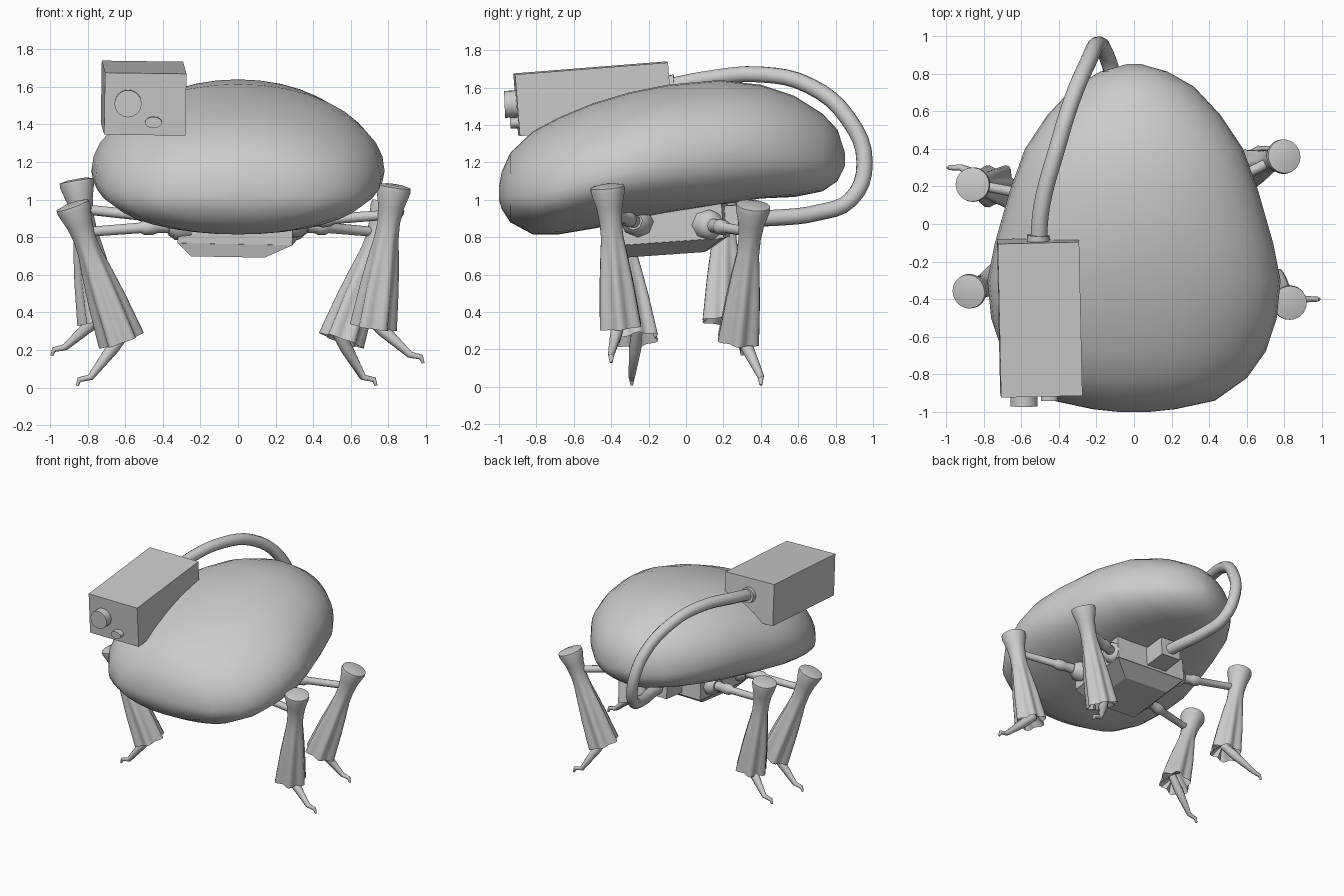
import bpy, bmesh, math
from mathutils import Vector, Matrix

cube = bpy.data.objects.get("Cube")
if cube:
    bpy.data.objects.remove(cube)

grey = bpy.data.materials.new("plain_grey")
grey.use_nodes = True
grey.diffuse_color = (0.6, 0.6, 0.6, 1)
grey.node_tree.nodes["Principled BSDF"].inputs["Base Color"].default_value = (0.6, 0.6, 0.6, 1)


def finish(name, bm, smooth=True):
    """Turn a bmesh into a named, shaded object."""
    bmesh.ops.recalc_face_normals(bm, faces=bm.faces)
    mesh = bpy.data.meshes.new(name)
    bm.to_mesh(mesh)
    bm.free()
    mesh.materials.append(grey)
    obj = bpy.data.objects.new(name, mesh)
    bpy.context.collection.objects.link(obj)
    if smooth:
        bpy.ops.object.select_all(action="DESELECT")
        obj.select_set(True)
        bpy.context.view_layer.objects.active = obj
        bpy.ops.object.shade_smooth_by_angle(angle=math.radians(50))
    return obj


def skin(name, rings):
    """Join rings of points into a closed surface."""
    bm = bmesh.new()
    rows = [[bm.verts.new(p) for p in ring] for ring in rings]
    n = len(rows[0])
    for a, b in zip(rows, rows[1:]):
        for i in range(n):
            j = (i + 1) % n
            bm.faces.new((a[i], a[j], b[j], b[i]))
    bm.faces.new(rows[0])
    bm.faces.new(rows[-1])
    return finish(name, bm)


def loft(name, path, radii, sides=12, folds=None):
    """Round or pleated tube of changing radius along a path."""
    path = [Vector(p) for p in path]
    rings = []
    for k, p in enumerate(path):
        tangent = (path[min(k + 1, len(path) - 1)] - path[max(k - 1, 0)]).normalized()
        u = tangent.cross(Vector((0, 1, 0))).normalized()
        v = tangent.cross(u)
        ring = []
        for i in range(sides):
            a = math.tau * i / sides
            r = radii[k] * (1 + (folds[k] * math.cos(6 * a) if folds else 0))
            ring.append(p + u * r * math.cos(a) + v * r * math.sin(a))
        rings.append(ring)
    return skin(name, rings)


def block(name, center, size, turn, base=(1, 1), shift=(0, 0)):
    """Box whose underside may be narrowed and shifted."""
    bm = bmesh.new()
    bmesh.ops.create_cube(bm, size=1)
    rot = Matrix.Rotation(turn[2], 3, "Z") @ Matrix.Rotation(turn[1], 3, "Y") @ Matrix.Rotation(turn[0], 3, "X")
    for v in bm.verts:
        p = Vector((v.co.x * size[0], v.co.y * size[1], v.co.z * size[2]))
        if v.co.z < 0:
            p.x = p.x * base[0] + shift[0]
            p.y = p.y * base[1] + shift[1]
        v.co = rot @ p + Vector(center)
    return finish(name, bm, False)


# Egg-shaped body: y, half width, top, bottom, hollow of the underside
sections = [
    (-1.0, .08, 1.07, 1.0, 0), (-.985, .22, 1.15, .95, 0), (-.94, .43, 1.25, .88, 0),
    (-.82, .60, 1.365, .815, 0), (-.68, .70, 1.44, .815, 0), (-.5, .76, 1.515, .845, 0),
    (-.3, .78, 1.575, .88, .01), (-.1, .74, 1.615, .915, .04), (.18, .66, 1.64, .96, .06),
    (.4, .58, 1.615, .995, .05), (.58, .46, 1.555, 1.01, .02), (.73, .32, 1.46, 1.045, 0),
    (.81, .18, 1.375, 1.1, 0), (.85, .04, 1.25, 1.18, 0)]
body_rings = []
for y, w, top, bottom, hollow in sections:
    mid = bottom + (top - bottom) * .39
    ring = []
    for i in range(36):
        a = math.tau * i / 36
        s = math.sin(a)
        if s > 0:
            z = mid + (top - mid) * s ** .95
        else:
            z = mid - (mid - bottom + hollow * .75) * (-s) ** .9 + hollow * s ** 6
        ring.append((w * math.cos(a), y, z))
    body_rings.append(ring)
skin("body", body_rings)

# Camera box with its two lenses
block("camera_box", (-.502, -.497, 1.54), (.433, .82, .33),
      (math.radians(4.5), math.radians(.8), math.radians(1.3)))
loft("large_lens", [(-.585, -.85, 1.515), (-.585, -.97, 1.51)], [.072, .072], 24)
small = loft("small_lens", [(-.45, -.85, 1.415), (-.45, -.94, 1.41)], [.03, .03], 16)
for v in small.data.vertices:
    v.co.x = -.45 + (v.co.x + .45) * 1.5

# Cable from the camera box round the back to the undercarriage
points = [(-.51, -.12, 1.60), (-.49, .1, 1.645), (-.41, .4, 1.67), (-.33, .66, 1.61),
          (-.24, .87, 1.43), (-.19, .955, 1.2), (-.14, .88, 1.0), (-.09, .7, .93),
          (-.04, .5, .905), (-.02, .32, .9)]
curve = bpy.data.curves.new("cable", "CURVE")
curve.dimensions = "3D"
curve.bevel_depth = .044
curve.bevel_resolution = 3
curve.resolution_u = 4
curve.use_fill_caps = True
spline = curve.splines.new("BEZIER")
spline.bezier_points.add(len(points) - 1)
for bp, p in zip(spline.bezier_points, points):
    bp.co = p
    bp.handle_left_type = bp.handle_right_type = "AUTO"
curve.materials.append(grey)
cable = bpy.data.objects.new("cable", curve)
bpy.context.collection.objects.link(cable)
bpy.ops.object.select_all(action="DESELECT")
cable.select_set(True)
bpy.context.view_layer.objects.active = cable
bpy.ops.object.convert(target="MESH")
loft("cable_collar", [(-.51, -.1, 1.605), (-.508, -.06, 1.61)], [.06, .06], 16)

# Undercarriage: upper block, tapered belly and cable socket
tilt = (math.radians(4), math.radians(1), math.radians(-3))
block("chassis", (0, -.06, .915), (.61, .54, .27), tilt)
block("belly", (0, -.055, .747), (.61, .54, .07), tilt, (.64, .76), (-.04, -.05))
block("cable_socket", (-.03, .3, .9), (.17, .2, .15), tilt)

# Legs: cap centre, hem centre, toe tip, hip
legs = {
    "front_left": ((.83, -.42, 1.07), (.72, -.35, .32), (.985, -.4, .13), (.26, -.25, .88)),
    "back_left": ((.80, .36, .97), (.55, .28, .25), (.735, .4, .01), (.26, .1, .87)),
    "front_right": ((-.88, -.36, .97), (-.62, -.26, .25), (-.855, -.29, .01), (-.26, -.25, .87)),
    "back_right": ((-.86, .21, 1.1), (-.73, .2, .35), (-.99, .3, .17), (-.26, .1, .89)),
}
for name, spots in legs.items():
    cap, hem, toe, hip = map(Vector, spots)
    side = math.copysign(1, cap.x)

    # Pleated sleeve, flared at both ends and hollow below
    steps = [-.012, 0, .03, .14, .25, .36, .5, .7, 1, .8]
    widths = [.05, .09, .092, .07, .06, .062, .075, .092, .11, .05]
    pleats = [0, 0, 0, 0, 0, .04, .09, .12, .15, 0]
    loft(name + "_sleeve", [cap.lerp(hem, t) for t in steps], widths, 36, pleats)

    # Shin and hooked toe
    ankle = toe + Vector((-.07 * side, 0, .045))
    knee = hem + Vector((-.03 * side, 0, .06))
    bend = toe + Vector((-.01 * side, 0, .032))
    loft(name + "_shin", [knee, knee.lerp(ankle, .4), ankle, bend, toe],
         [.03, .034, .018, .014, .008], 10)

    # Hip hub and arm
    elbow = cap.lerp(hem, .2)
    loft(name + "_hub", [hip, hip.lerp(elbow, .14), hip.lerp(elbow, .2)], [.085, .08, .05], 8)
    loft(name + "_arm", [hip.lerp(elbow, t) for t in (.15, .3, .34, .42, .46, 1)],
         [.04, .034, .042, .04, .028, .026], 12)
